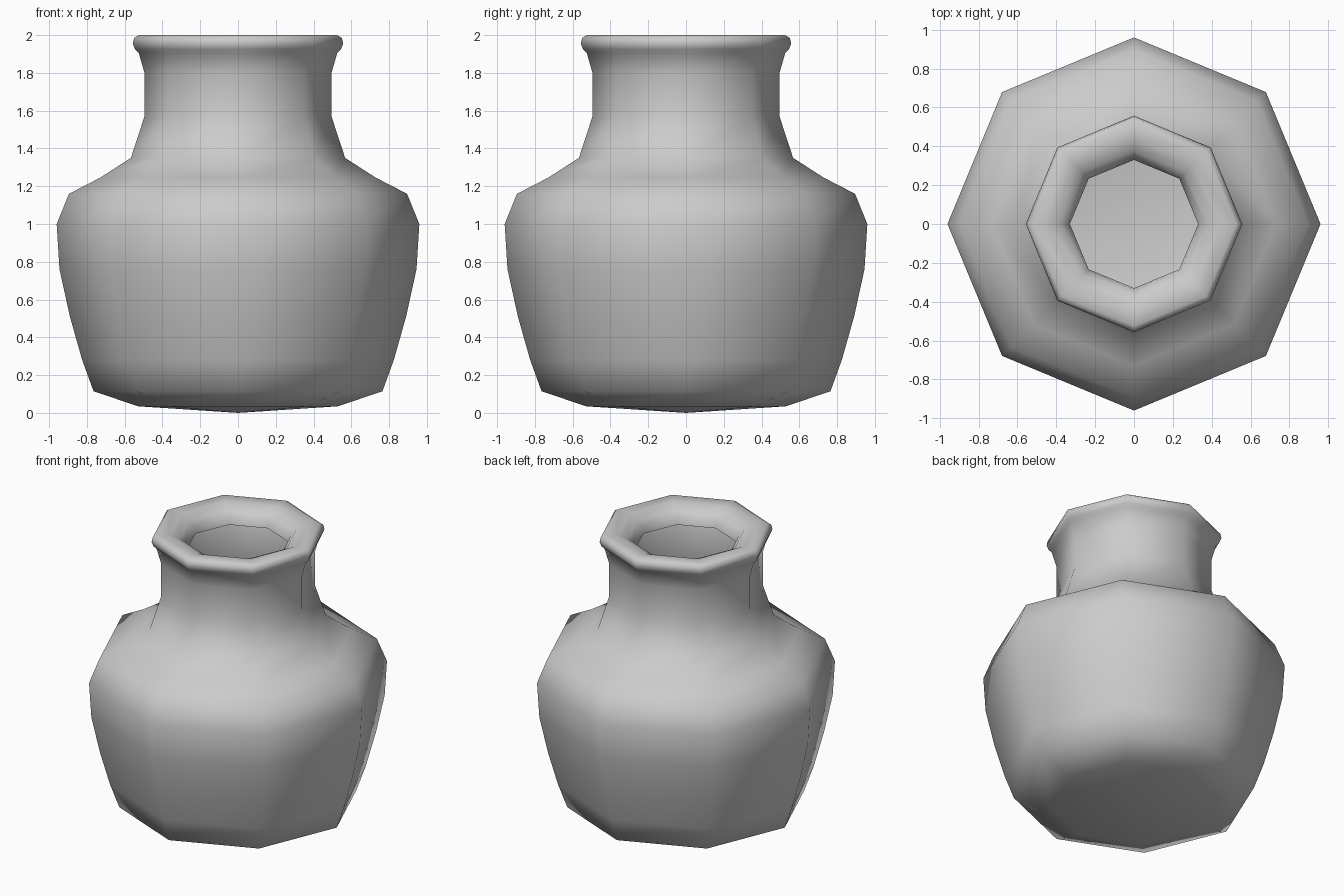
import bpy, bmesh
from math import cos, sin, pi

if "Cube" in bpy.data.objects:
    bpy.data.objects.remove(bpy.data.objects["Cube"])

SIDES = 8

# Vase outline as (radius, height), from base to the edge inside the mouth
profile = [(0.53, 0.035), (0.765, 0.115), (0.825, 0.28), (0.89, 0.51),
           (0.945, 0.76), (0.96, 1.0), (0.895, 1.16), (0.73, 1.245),
           (0.567, 1.35), (0.495, 1.57), (0.495, 1.80), (0.525, 1.905),
           (0.545, 1.925), (0.557, 1.955), (0.55, 1.985), (0.525, 2.0),
           (0.44, 1.995), (0.375, 1.965), (0.34, 1.925), (0.33, 1.88)]

bm = bmesh.new()
rings = [[bm.verts.new((r * cos(2 * pi * i / SIDES), r * sin(2 * pi * i / SIDES), z))
          for i in range(SIDES)] for r, z in profile]

# Walls, neck and rolled lip
for low, high in zip(rings, rings[1:]):
    for i in range(SIDES):
        j = (i + 1) % SIDES
        bm.faces.new((low[i], low[j], high[j], high[i]))

# Slightly domed base
tip = bm.verts.new((0, 0, 0))
for i in range(SIDES):
    bm.faces.new((tip, rings[0][(i + 1) % SIDES], rings[0][i]))

for f in bm.faces:
    f.smooth = True
mesh = bpy.data.meshes.new("vase")
bm.to_mesh(mesh)
bm.free()
vase = bpy.data.objects.new("vase", mesh)
bpy.context.collection.objects.link(vase)
